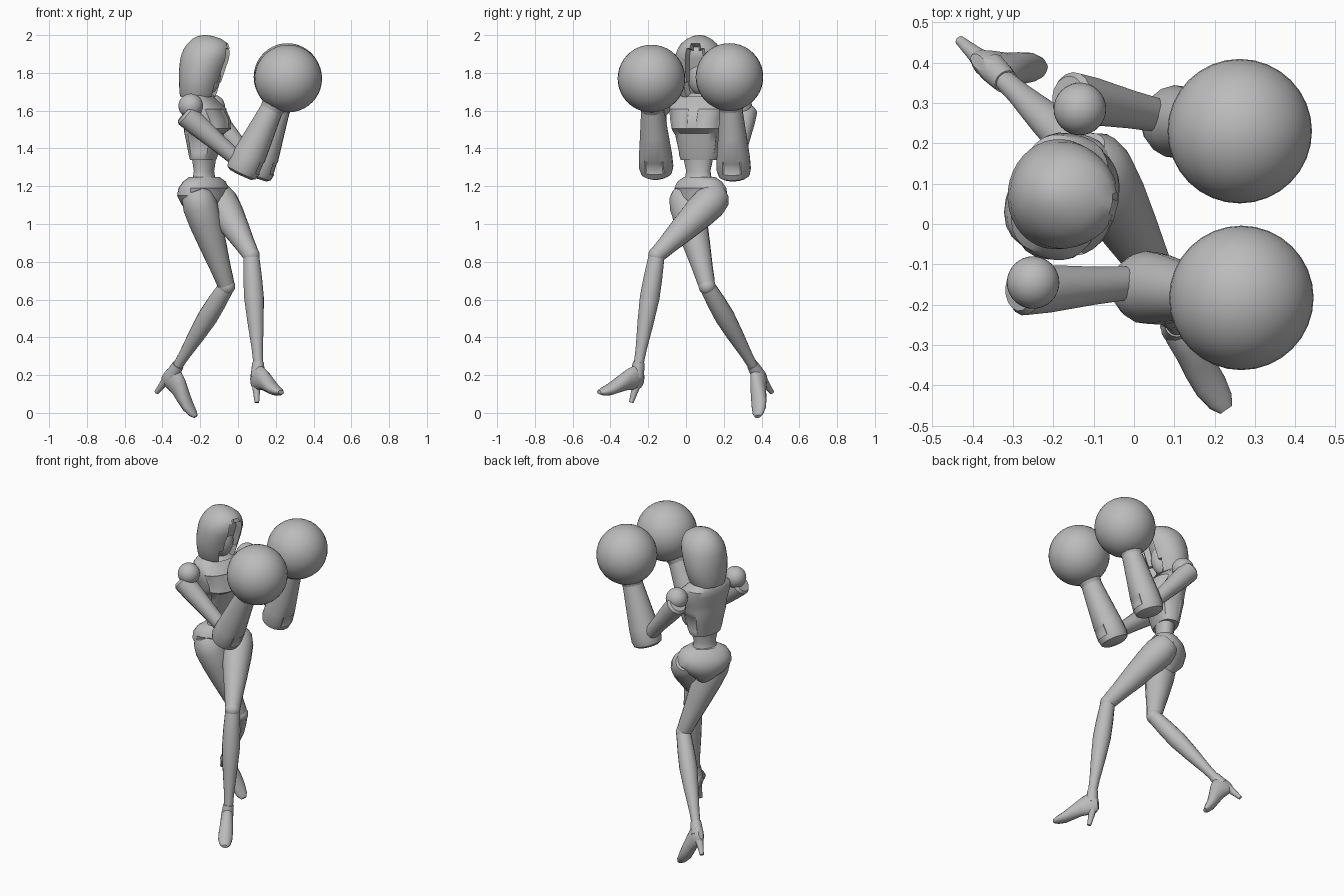
import bpy, bmesh, math
from mathutils import Vector, Matrix

cube = bpy.data.objects.get("Cube")
if cube:
    bpy.data.objects.remove(cube, do_unlink=True)

grey = bpy.data.materials.new("plain_grey")
grey.use_nodes = True
grey.diffuse_color = (0.5, 0.5, 0.5, 1)
grey.node_tree.nodes["Principled BSDF"].inputs["Base Color"].default_value = (0.5, 0.5, 0.5, 1)


def finish(name, bm, angle=35):
    """Turn a bmesh into a shaded, coloured object."""
    mesh = bpy.data.meshes.new(name)
    bm.to_mesh(mesh)
    bm.free()
    obj = bpy.data.objects.new(name, mesh)
    bpy.context.collection.objects.link(obj)
    mesh.materials.append(grey)
    bpy.ops.object.select_all(action='DESELECT')
    obj.select_set(True)
    bpy.context.view_layer.objects.active = obj
    bpy.ops.object.shade_smooth_by_angle(angle=math.radians(angle))
    return obj


def loft(name, matrix, rows, n=20, power=1.0, recess=None, inset=0.008, depth=-0.004):
    """Skin rings (height, x offset, x radius, y radius) along local z; low power is boxier."""
    def bulge(v):
        return math.copysign(abs(v) ** power, v)
    bm = bmesh.new()
    rings = []
    for h, cx, rx, ry in rows:
        ring = []
        for i in range(n):
            a = math.tau * (i + 0.5) / n
            point = Vector((cx + rx * bulge(math.cos(a)), ry * bulge(math.sin(a)), h))
            ring.append(bm.verts.new(matrix @ point))
        rings.append(ring)
    for low, high in zip(rings, rings[1:]):
        for i in range(n):
            j = (i + 1) % n
            bm.faces.new((low[i], low[j], high[j], high[i]))
    bm.faces.new(rings[0][::-1])
    bm.faces.new(rings[-1])
    bmesh.ops.recalc_face_normals(bm, faces=bm.faces[:])
    if recess:
        inverse = matrix.inverted()
        turn = inverse.to_3x3()
        chosen = [f for f in bm.faces if recess(inverse @ f.calc_center_median(), turn @ f.normal)]
        bmesh.ops.inset_region(bm, faces=chosen, thickness=inset, depth=depth)
    return finish(name, bm)


def limb(name, a, b, profile, **kw):
    """Round limb from a to b; profile lists (fraction, radius)."""
    a, b = Vector(a), Vector(b)
    d = b - a
    m = Matrix.Translation(a) @ d.to_track_quat('Z', 'Y').to_matrix().to_4x4()
    return loft(name, m, [(t * d.length, 0, r, r) for t, r in profile], n=16, **kw)


def ball(name, centre, size, yaw=0):
    bm = bmesh.new()
    bmesh.ops.create_uvsphere(bm, u_segments=32, v_segments=20, radius=1)
    size = (size,) * 3 if isinstance(size, float) else size
    m = Matrix.Translation(centre) @ Matrix.Rotation(yaw, 4, 'Z') @ Matrix.Diagonal((*size, 1))
    bm.transform(m)
    return finish(name, bm)


def upright(x, y, degrees):
    return Matrix.Translation((x, y, 0)) @ Matrix.Rotation(math.radians(degrees), 4, 'Z')


# Hood with a narrow, pointed face opening
head = upright(-0.18, 0.072, -10)
loft("hood", head, [
    (1.672, -0.03, 0.095, 0.105), (1.695, -0.027, 0.103, 0.117), (1.75, -0.02, 0.112, 0.131),
    (1.81, -0.01, 0.123, 0.137), (1.87, 0.004, 0.131, 0.132), (1.9, 0.011, 0.13, 0.125),
    (1.93, 0.016, 0.122, 0.112), (1.955, 0.02, 0.108, 0.094), (1.98, 0.015, 0.077, 0.064),
    (1.995, 0.008, 0.04, 0.034), (2.0, 0.005, 0.012, 0.01)], n=36,
    recess=lambda c, n: c.x > 0 and c.z < 1.95 and abs(c.y) < min(0.062, 1.965 - c.z),
    inset=0.006, depth=-0.035)
ball("face", head @ Vector((0.018, 0, 1.79)), (0.072, 0.06, 0.105), math.radians(-10))
limb("neck", (-0.19, 0.07, 1.6), (-0.185, 0.07, 1.73), [(0, 0.06), (0.5, 0.045), (1, 0.045)])


# Chest shell, with sunken breast and side panels
def chest_panel(c, n):
    breast = n.x > 0.4 and 0.012 < abs(c.y) and 1.505 < c.z < 1.61
    flank = abs(n.y) > 0.75 and 1.37 < c.z < 1.48
    return breast or flank


loft("chest", upright(-0.18, 0.068, -15), [
    (1.34, -0.005, 0.064, 0.098), (1.37, -0.003, 0.073, 0.108), (1.43, 0, 0.087, 0.12),
    (1.48, 0.002, 0.1, 0.13), (1.505, 0.02, 0.12, 0.137), (1.55, 0.018, 0.123, 0.145),
    (1.61, -0.002, 0.113, 0.158), (1.65, -0.025, 0.092, 0.148), (1.68, -0.033, 0.07, 0.112),
    (1.7, -0.03, 0.05, 0.06)], n=28, power=0.8, recess=chest_panel)

# Waist and twisted pelvis with a sunken front panel
loft("waist", upright(-0.18, 0.065, -28), [
    (1.2, 0, 0.08, 0.1), (1.24, 0, 0.056, 0.075), (1.28, 0, 0.05, 0.068),
    (1.33, 0, 0.056, 0.08), (1.38, 0, 0.06, 0.09)])
loft("pelvis", upright(-0.178, 0.072, -42), [
    (1.02, 0.0, 0.035, 0.03), (1.06, -0.005, 0.075, 0.07), (1.1, -0.01, 0.1, 0.125),
    (1.15, -0.01, 0.112, 0.162), (1.19, -0.006, 0.106, 0.16), (1.225, 0, 0.088, 0.138),
    (1.25, 0, 0.065, 0.092)], n=24,
    recess=lambda c, n: n.x > 0.5 and 1.06 < c.z < 1.19)

# Legs: hip, knee, ankle, then toe and heel tips
legs = {
    "left": ((-0.112, 0.165, 1.152), (0.07, -0.155, 0.835), (0.108, -0.252, 0.25),
             (0.225, -0.455, 0.11), (0.10, -0.29, 0.055)),
    "right": ((-0.22, -0.01, 1.155), (-0.06, 0.112, 0.67), (-0.325, 0.36, 0.24),
              (-0.272, 0.392, 0.028), (-0.432, 0.455, 0.108)),
}
for label, joints in legs.items():
    hip, knee, ankle, toe, heel = map(Vector, joints)
    limb(label + "_thigh", hip, knee,
         [(-0.06, 0.055), (0.0, 0.08), (0.12, 0.092), (0.3, 0.087), (0.55, 0.072),
          (0.8, 0.055), (0.95, 0.047), (1, 0.042)])
    ball(label + "_knee", knee, 0.045)
    limb(label + "_calf", knee, ankle,
         [(0, 0.04), (0.04, 0.044), (0.2, 0.05), (0.38, 0.053), (0.6, 0.044),
          (0.85, 0.03), (1, 0.026)])
    # High-heeled shoe in a frame of up, side, forward
    t, h = toe - ankle, heel - ankle
    fwd = (t * 0.195 - h * 0.14).normalized()
    side = -t.cross(h).normalized()
    up = side.cross(fwd)
    frame = Matrix.Translation(ankle) @ Matrix((up, side, fwd)).transposed().to_4x4()
    loft(label + "_shoe", frame, [
        (-0.034, -0.07, 0.035, 0.016), (-0.022, -0.062, 0.058, 0.028), (0.02, -0.063, 0.066, 0.036),
        (0.07, -0.077, 0.055, 0.038), (0.12, -0.102, 0.043, 0.042), (0.17, -0.126, 0.032, 0.042),
        (0.215, -0.138, 0.021, 0.033), (0.24, -0.142, 0.01, 0.018)], n=16)
    limb(label + "_shoe_collar", frame @ Vector((-0.06, 0, 0.005)), ankle + (knee - ankle) * 0.03,
         [(0, 0.037), (0.6, 0.034), (1, 0.031)])
    limb(label + "_heel", frame @ Vector((-0.08, 0, -0.005)), heel,
         [(0, 0.028), (0.4, 0.02), (1, 0.012)])

# Arms: shoulder, sleeve start, elbow, forearm base, wrist, glove centre
arms = {
    "left": ((-0.134, 0.285, 1.62), (-0.155, 0.315, 1.595), (0.08, 0.265, 1.32),
             (0.092, 0.255, 1.25), (0.22, 0.238, 1.62), (0.262, 0.23, 1.778)),
    "right": ((-0.25, -0.145, 1.625), (-0.275, -0.165, 1.575), (0.01, -0.145, 1.33),
              (0.015, -0.155, 1.265), (0.185, -0.178, 1.62), (0.266, -0.183, 1.77)),
}
for label, joints in arms.items():
    shoulder, sleeve, elbow, base, wrist, glove = map(Vector, joints)
    ball(label + "_shoulder", shoulder, 0.065)
    limb(label + "_upper_arm", sleeve, elbow,
         [(-0.04, 0.05), (0, 0.062), (0.2, 0.06), (0.6, 0.048), (1, 0.04)])
    limb(label + "_forearm", base, wrist,
         [(-0.01, 0.065), (0.02, 0.083), (0.1, 0.091), (0.28, 0.088), (0.6, 0.075),
          (0.9, 0.063), (1, 0.06)],
         recess=lambda c, n: n.y < -0.85 and 0.04 < c.z < 0.1)
    limb(label + "_wrist", wrist.lerp(base, 0.06), glove,
         [(0, 0.06), (0.2, 0.07), (0.35, 0.086), (1, 0.09)])
    ball(label + "_glove", glove, 0.179)
